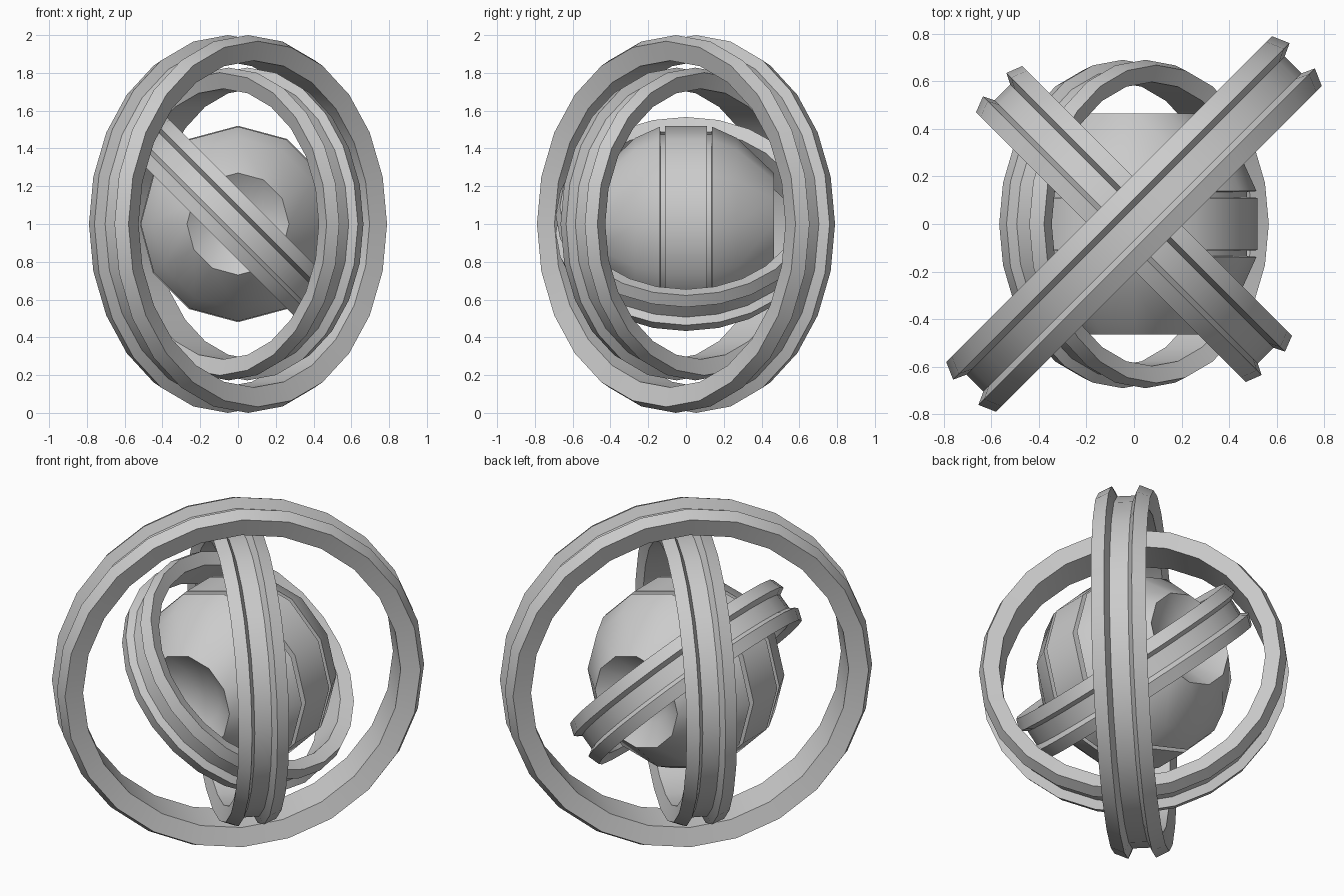
import bpy, bmesh, math
from mathutils import Vector

if "Cube" in bpy.data.objects:
    bpy.data.objects.remove(bpy.data.objects["Cube"])

CENTRE = Vector((0, 0, 1))


def revolve(name, profile, axis, up, segments, closed):
    """Spin (radius, axial) points round an axis through the centre."""
    axis, up = Vector(axis).normalized(), Vector(up).normalized()
    side = axis.cross(up)
    bm = bmesh.new()
    loops = []
    for r, a in profile:
        if r == 0:
            loops.append([bm.verts.new(CENTRE + axis * a)] * segments)
            continue
        loop = []
        for i in range(segments):
            t = 2 * math.pi * i / segments
            d = up * math.cos(t) + side * math.sin(t)
            loop.append(bm.verts.new(CENTRE + d * r + axis * a))
        loops.append(loop)
    pairs = list(zip(loops, loops[1:]))
    if closed:
        pairs.append((loops[-1], loops[0]))
    for p, q in pairs:
        for i in range(segments):
            j = (i + 1) % segments
            corners = list(dict.fromkeys((p[i], p[j], q[j], q[i])))
            bm.faces.new(corners)
    bmesh.ops.recalc_face_normals(bm, faces=bm.faces)
    mesh = bpy.data.meshes.new(name)
    bm.to_mesh(mesh)
    bm.free()
    obj = bpy.data.objects.new(name, mesh)
    bpy.context.collection.objects.link(obj)
    bpy.ops.object.select_all(action='DESELECT')
    obj.select_set(True)
    bpy.context.view_layer.objects.active = obj
    bpy.ops.object.shade_smooth_by_angle(angle=math.radians(35))
    return obj


def mirrored(half):
    return half + [(r, -a) for r, a in reversed(half)]


# Ring cross-section: grooved outer face, sloping shoulders, tapered sides
ring_half = [(0.865, 0.12), (0.968, 0.148), (1.0, 0.075), (0.945, 0.05)]


def ring(name, radius, width, axis, up):
    profile = [(r * radius, a * width) for r, a in mirrored(ring_half)]
    revolve(name, profile, axis, up, 24, True)


# Three nested rings
ring("outer_ring", 1.0, 1.0, (1, -1, 0), (0, 0, 1))
ring("middle_ring", 0.828, 0.93, (1, 1, 0), (0, 0, 1))
ring("inner_ring", 0.69, 0.9, (1, 0, 1), (0, 1, 0))

# Core ball: dished ends, faceted shell, two narrow grooves round the waist
core_half = [(0, 0.36), (0.15, 0.38), (0.27, 0.465), (0.455, 0.27),
             (0.515, 0.138), (0.475, 0.135), (0.475, 0.112), (0.52, 0.11)]
revolve("core_ball", mirrored(core_half), (0, 1, 0), (0, 0, 1), 12, False)
